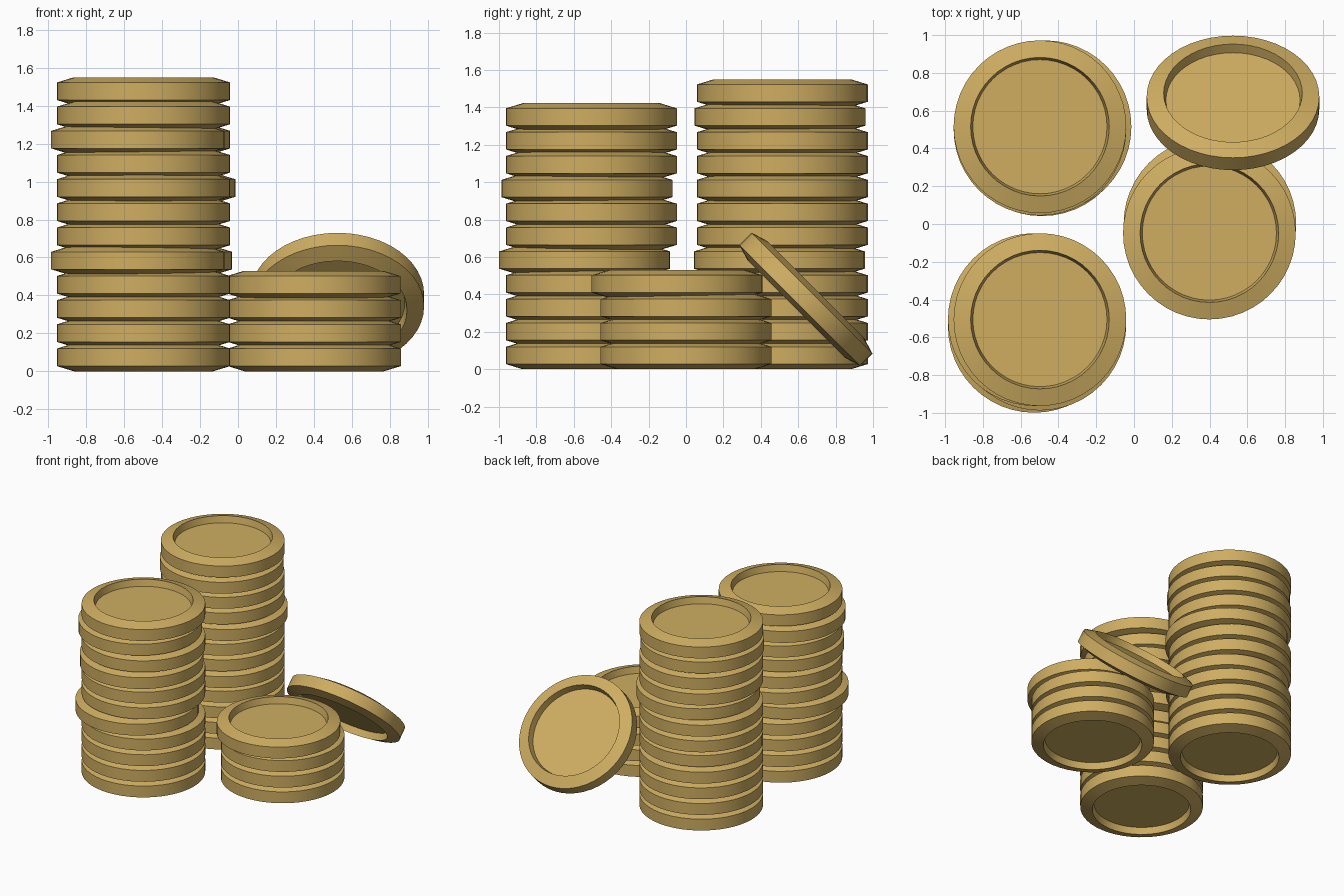
import bpy, bmesh, math

if "Cube" in bpy.data.objects:
    bpy.data.objects.remove(bpy.data.objects["Cube"])

R, R_RIM, R_FLOOR = 0.457, 0.367, 0.355   # outer edge, recess opening, recess floor
H, EDGE, DEPTH = 0.1475, 0.0925, 0.053    # full thickness, edge band, recess depth
PITCH = 0.1275                            # coins nest slightly into each other
SIDES = 48

gold = bpy.data.materials.new("gold")
gold.diffuse_color = (0.62, 0.42, 0.12, 1)
gold.use_nodes = True
gold.node_tree.nodes["Principled BSDF"].inputs["Base Color"].default_value = gold.diffuse_color


def coin_mesh():
    """Lathe the coin: recessed face, sloped rim, straight edge, same below."""
    half = [(R_FLOOR, H / 2 - DEPTH), (R_RIM, H / 2), (R, EDGE / 2)]
    profile = half + [(r, -z) for r, z in reversed(half)]
    bm = bmesh.new()
    rings = []
    for r, z in profile:
        rings.append([bm.verts.new((r * math.cos(2 * math.pi * i / SIDES),
                                    r * math.sin(2 * math.pi * i / SIDES), z))
                      for i in range(SIDES)])
    for a, b in zip(rings, rings[1:]):
        for i in range(SIDES):
            j = (i + 1) % SIDES
            bm.faces.new((a[i], b[i], b[j], a[j]))
    bm.faces.new(rings[0])
    bm.faces.new(rings[-1][::-1])
    bmesh.ops.recalc_face_normals(bm, faces=bm.faces)
    for f in bm.faces:
        f.smooth = True
    for e in bm.edges:
        e.smooth = e.calc_face_angle(0) < math.radians(30)
    me = bpy.data.meshes.new("coin")
    bm.to_mesh(me)
    bm.free()
    me.materials.append(gold)
    return me


COIN = coin_mesh()


def add_coin(name, loc, tilt=0):
    ob = bpy.data.objects.new(name, COIN)
    ob.location = loc
    ob.rotation_euler = (tilt, 0, 0)
    bpy.context.collection.objects.link(ob)


def stack(name, x, y, count, shifts):
    """Pile of coins; shifts gives the few that sit off centre."""
    for i in range(count):
        dx, dy = shifts.get(i, (0, 0))
        add_coin(f"{name}_coin_{i + 1}", (x + dx, y + dy, H / 2 + i * PITCH))


# Three stacks
stack("tall_stack", -0.498, 0.515, 12,
      {4: (0.01, -0.016), 7: (0.027, 0), 10: (0, -0.013)})
stack("medium_stack", -0.498, -0.506, 11,
      {4: (-0.03, -0.036), 7: (0, -0.024), 9: (-0.03, 0)})
stack("short_stack", 0.402, 0.0, 4, {3: (-0.003, -0.048)})

# Coin leaning on the short stack
add_coin("leaning_coin", (0.524, 0.641, 0.374), math.radians(-45))
